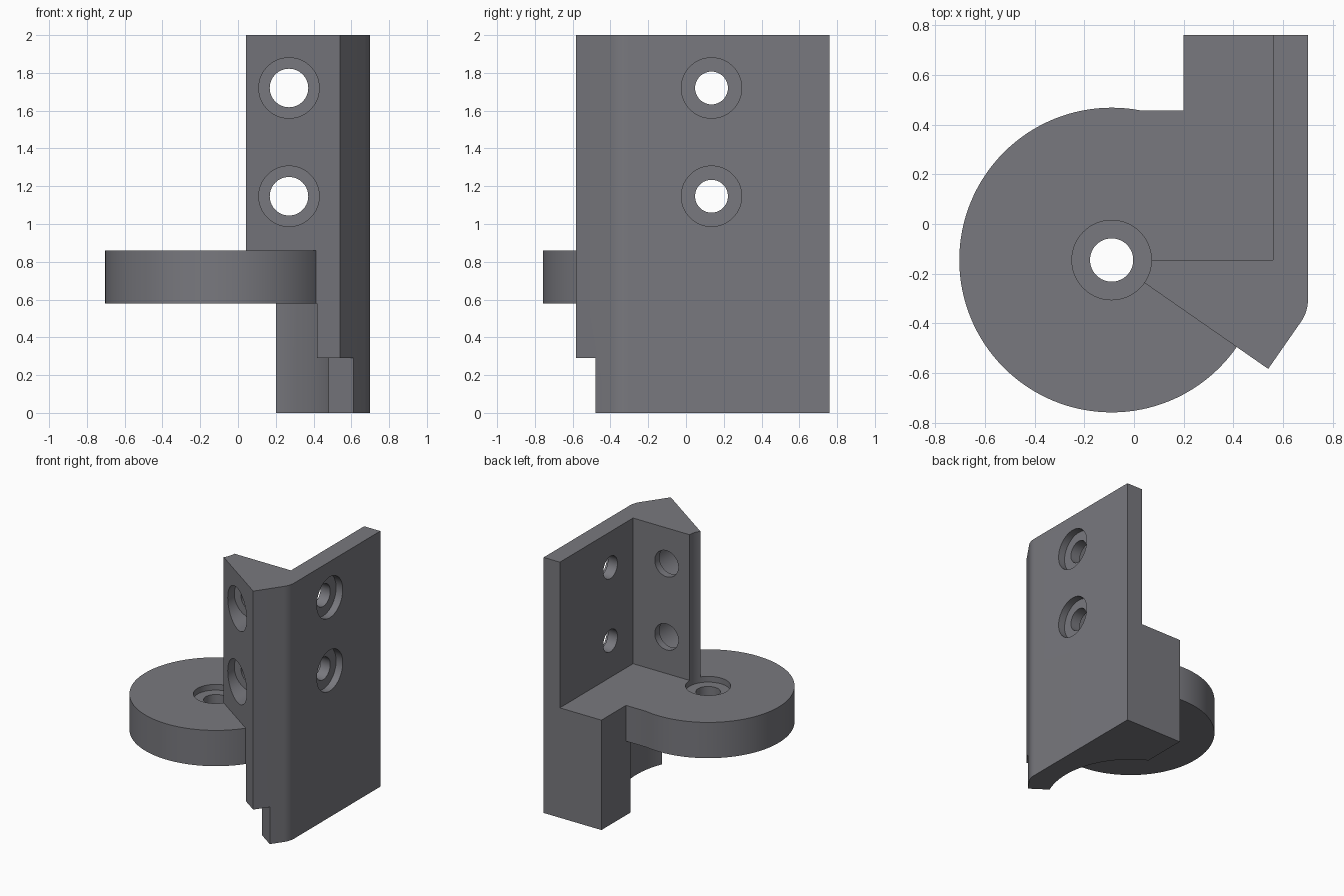
import bpy, bmesh, math
from mathutils import Vector, Matrix

if "Cube" in bpy.data.objects:
    bpy.data.objects.remove(bpy.data.objects["Cube"])

grey = bpy.data.materials.new("grey plastic")
grey.diffuse_color = (0.19, 0.19, 0.21, 1)
grey.use_nodes = True
grey.node_tree.nodes["Principled BSDF"].inputs["Base Color"].default_value = grey.diffuse_color

C = Vector((-0.09, -0.145))             # disc axis
TIP = Vector((0.54, -0.583))            # sharp outer corner of the wedge
U = (TIP - C).normalized()              # direction of the slanted face
N = Vector((U.y, -U.x))                 # outward normal of the slanted face


def finish(name, bm):
    bmesh.ops.recalc_face_normals(bm, faces=bm.faces)
    me = bpy.data.meshes.new(name)
    bm.to_mesh(me)
    bm.free()
    me.materials.append(grey)
    ob = bpy.data.objects.new(name, me)
    bpy.context.collection.objects.link(ob)
    return ob


def prism(name, pts, z0, z1):
    bm = bmesh.new()
    face = bm.faces.new([bm.verts.new((p[0], p[1], z0)) for p in pts])
    new = bmesh.ops.extrude_face_region(bm, geom=[face])["geom"]
    bmesh.ops.translate(bm, vec=(0, 0, z1 - z0),
                        verts=[v for v in new if isinstance(v, bmesh.types.BMVert)])
    return finish(name, bm)


def cylinder(name, start, end, r, n=64):
    a, b = Vector(start), Vector(end)
    rot = (b - a).to_track_quat('Z', 'Y').to_matrix().to_4x4()
    bm = bmesh.new()
    bmesh.ops.create_cone(bm, cap_ends=True, segments=n, radius1=r, radius2=r,
                          depth=(b - a).length,
                          matrix=Matrix.Translation((a + b) / 2) @ rot)
    return finish(name, bm)


def combine(target, tool, op):
    mod = target.modifiers.new(op, 'BOOLEAN')
    mod.operation, mod.object, mod.solver = op, tool, 'EXACT'
    bpy.context.view_layer.objects.active = target
    bpy.ops.object.modifier_apply(modifier=mod.name)
    bpy.data.objects.remove(tool)


# outer edge: back corner, rounded front corner, wedge tip, disc axis
slant = -N
corner = TIP + slant * ((0.70 - TIP.x) / slant.x)
p0, p2 = corner + Vector((0, 0.05)), corner - slant * 0.05
fillet = [p0 * (1 - t) ** 2 + corner * 2 * t * (1 - t) + p2 * t * t
          for t in [i / 8 for i in range(9)]]
outer = [(0.70, 0.76)] + fillet + [TIP, C]

# angled wall and lower block
body = prism("mounting_bracket", [(0.56, 0.76)] + outer + [(0.56, C.y)], 0, 2)
combine(body, prism("block", [(0.20, 0.76)] + outer + [(0.20, C.y)], 0, 0.86), 'UNION')

# round clearance under the disc, and the step at the foot of the wedge
combine(body, cylinder("clearance", (*C, -0.1), (*C, 0.58), 0.62, 128), 'DIFFERENCE')
step = [C - N * 0.125, C + U * 1.2 - N * 0.125, C + U * 1.2 + N * 0.2, C + N * 0.2]
combine(body, prism("step", step, -0.1, 0.29), 'DIFFERENCE')

# disc plate with its straight shoulder
combine(body, cylinder("disc", (*C, 0.58), (*C, 0.86), 0.613, 128), 'UNION')
tab = [(-0.05, 0), (0.3, 0), (0.3, 0.457), (-0.05, 0.457)]
combine(body, prism("shoulder", tab, 0.58, 0.86), 'UNION')

# disc hole and its recess, which also trims the wall
combine(body, cylinder("bore", (*C, 0.4), (*C, 1.0), 0.087), 'DIFFERENCE')
combine(body, cylinder("recess", (*C, 0.815), (*C, 2.1), 0.16), 'DIFFERENCE')

# recessed screw holes in both walls
for z in (1.147, 1.72):
    for start, floor, end, r in (
            ((0.9, 0.135, z), (0.643, 0.135, z), (0.4, 0.135, z), 0.087),
            ((0.27, -0.8, z), (0.27, -0.203, z), (0.27, 0.0, z), 0.102)):
        combine(body, cylinder("screw_hole", start, end, r), 'DIFFERENCE')
        combine(body, cylinder("screw_recess", start, floor, 0.16), 'DIFFERENCE')

bpy.ops.object.select_all(action='DESELECT')
body.select_set(True)
bpy.context.view_layer.objects.active = body
bpy.ops.object.shade_smooth_by_angle(angle=math.radians(25))
